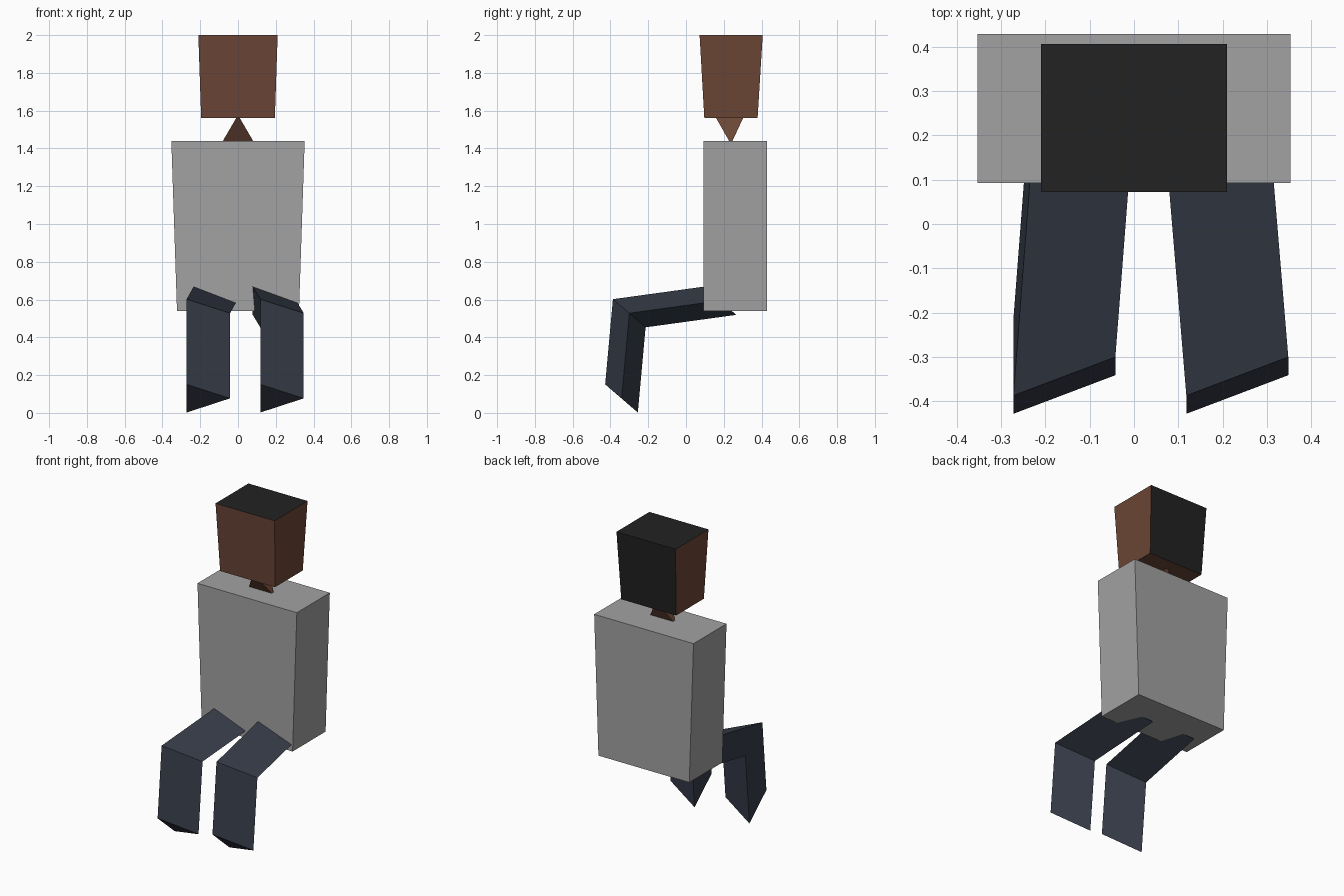
import bpy, bmesh
from mathutils import Vector

cube = bpy.data.objects.get("Cube")
if cube:
    bpy.data.objects.remove(cube, do_unlink=True)


def material(name, rgb):
    m = bpy.data.materials.new(name)
    m.use_nodes = True
    m.diffuse_color = (*rgb, 1)
    m.node_tree.nodes["Principled BSDF"].inputs["Base Color"].default_value = (*rgb, 1)
    return m


skin = material("brown skin", (0.147, 0.061, 0.037))
hair = material("black hair", (0.016, 0.016, 0.016))
shirt = material("grey shirt", (0.37, 0.36, 0.36))
trousers = material("navy trousers", (0.038, 0.047, 0.068))


def loft(name, rings, mats, rule=None):
    """Join rings of points into a closed solid; rule picks a material from each normal."""
    bm = bmesh.new()
    loops = [[bm.verts.new(p) for p in ring] for ring in rings]
    n = len(loops[0])
    for a, b in zip(loops, loops[1:]):
        for i in range(n):
            j = (i + 1) % n
            bm.faces.new((a[i], a[j], b[j], b[i]))
    bm.faces.new(loops[0])
    bm.faces.new(loops[-1])
    bmesh.ops.recalc_face_normals(bm, faces=bm.faces)
    bm.normal_update()
    if rule:
        for f in bm.faces:
            f.material_index = rule(f.normal)
    mesh = bpy.data.meshes.new(name)
    bm.to_mesh(mesh)
    bm.free()
    for m in mats:
        mesh.materials.append(m)
    obj = bpy.data.objects.new(name, mesh)
    bpy.context.collection.objects.link(obj)
    return obj


def rect(x, y0, y1, z):
    return [(-x, y0, z), (x, y0, z), (x, y1, z), (-x, y1, z)]


# Head: tapered block, hair on the top and back
loft("head", [rect(0.195, 0.097, 0.379, 1.56), rect(0.21, 0.072, 0.406, 2)],
     [skin, hair], lambda n: int(n.z > 0.7 or n.y > 0.7))

# Neck: wide sideways at the bottom, wide front to back at the top
loft("neck", [rect(0.08, 0.228, 0.246, 1.44), rect(0.01, 0.16, 0.302, 1.56)], [skin])

# Torso
loft("torso", [rect(0.323, 0.093, 0.428, 0.54), rect(0.353, 0.093, 0.428, 1.44)], [shirt])

# Legs: bent three-sided prisms with slanted ends
for name, x, hip_shift in (("left_leg", 0.118, -0.04), ("right_leg", -0.272, 0.037)):
    knee = [Vector(p) for p in ((x, -0.387, 0.602),
                                (x + 0.23, -0.3, 0.528),
                                (x, -0.214, 0.453))]
    foot = [p + Vector((0, -0.041, -0.451)) for p in knee]
    hip = [p + Vector((hip_shift, 0.48, 0.066)) for p in knee]
    loft(name, [foot, knee, hip], [trousers])
